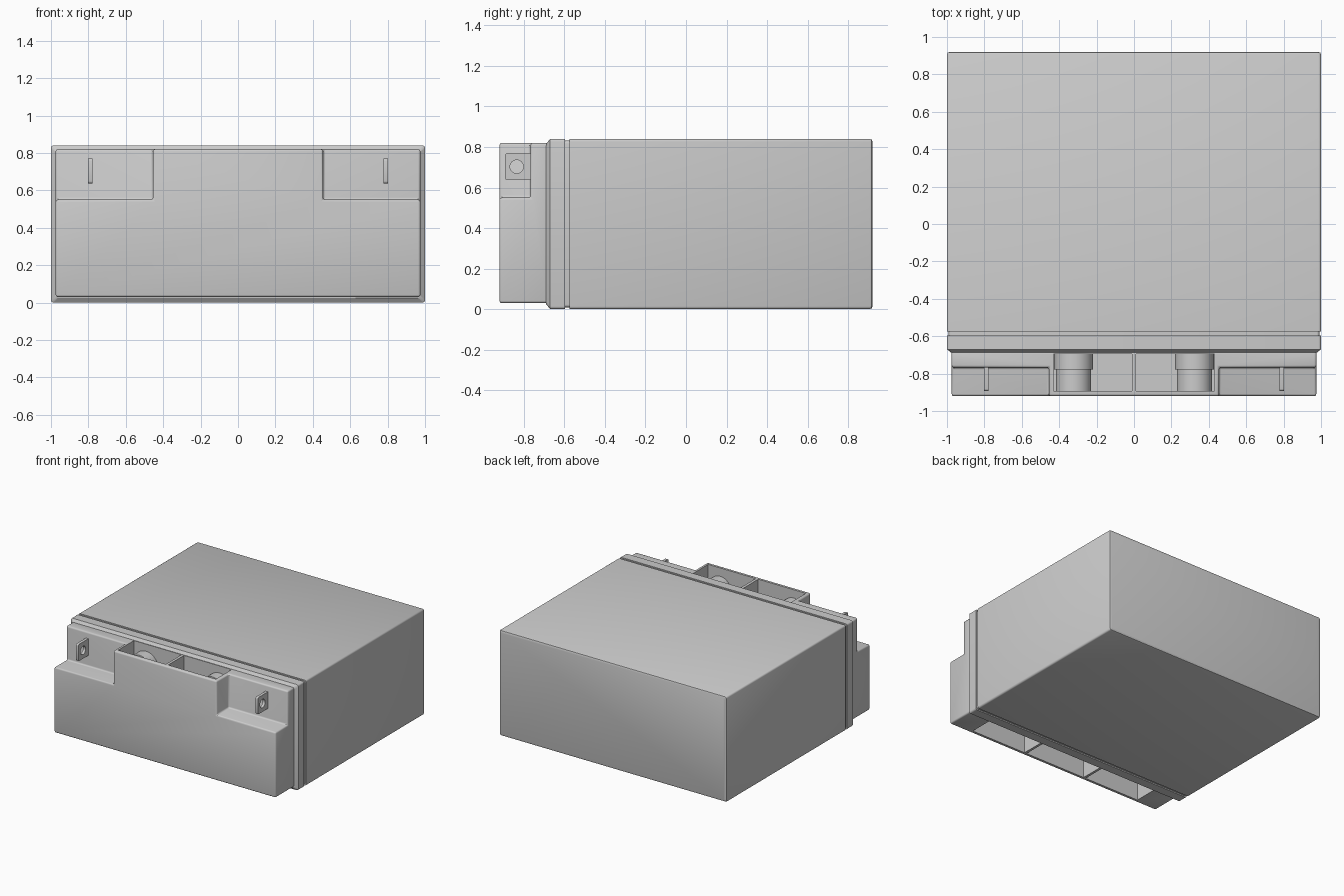
import bpy, bmesh, math
from mathutils import Matrix, Vector

if "Cube" in bpy.data.objects:
    bpy.data.objects.remove(bpy.data.objects["Cube"])


def make_object(name, bm):
    bmesh.ops.recalc_face_normals(bm, faces=bm.faces)
    mesh = bpy.data.meshes.new(name)
    bm.to_mesh(mesh)
    bm.free()
    ob = bpy.data.objects.new(name, mesh)
    bpy.context.collection.objects.link(ob)
    return ob


def box(name, lo, hi):
    lo, hi = Vector(lo), Vector(hi)
    bm = bmesh.new()
    bmesh.ops.create_cube(bm, size=1, matrix=Matrix.Translation((lo + hi) / 2)
                          @ Matrix.Diagonal((*(hi - lo), 1)))
    return make_object(name, bm)


def cylinder(name, centre, radius, length, axis, segments=48):
    turn = Matrix.Rotation(math.pi / 2, 4, axis)
    bm = bmesh.new()
    bmesh.ops.create_cone(bm, cap_ends=True, segments=segments, radius1=radius, radius2=radius,
                          depth=length, matrix=Matrix.Translation(centre) @ turn)
    return make_object(name, bm)


def apply(ob, mod):
    bpy.context.view_layer.objects.active = ob
    bpy.ops.object.modifier_apply(modifier=mod.name)


def cut(ob, cutter):
    cutter.hide_render = True
    mod = ob.modifiers.new("cut", 'BOOLEAN')
    mod.operation, mod.solver, mod.object = 'DIFFERENCE', 'EXACT', cutter
    apply(ob, mod)
    bpy.data.objects.remove(cutter)


def bevel(ob, width, segments=3):
    mod = ob.modifiers.new("bevel", 'BEVEL')
    mod.width, mod.segments = width, segments
    mod.limit_method, mod.angle_limit = 'ANGLE', math.radians(40)
    apply(ob, mod)


def smooth(ob):
    bpy.ops.object.select_all(action='DESELECT')
    ob.select_set(True)
    bpy.context.view_layer.objects.active = ob
    bpy.ops.object.shade_smooth_by_angle(angle=math.radians(30))


# Main case: rounded rectangle lofted along y, with seam groove and front chamfer
def rounded_rect(inset, radius=0.014, steps=4):
    w, z0, z1 = 1 - inset, inset, 0.84 - inset
    pts = []
    for i, (sx, zc) in enumerate(((1, z1 - radius), (-1, z1 - radius),
                                  (-1, z0 + radius), (1, z0 + radius))):
        for k in range(steps + 1):
            a = (i + k / steps) * math.pi / 2
            pts.append((sx * (w - radius) + radius * math.cos(a), zc + radius * math.sin(a)))
    return pts


sections = ((-0.69, 0.025), (-0.67, 0), (-0.597, 0), (-0.597, 0.009), (-0.575, 0.009),
            (-0.575, 0), (0.906, 0), (0.916, 0.004), (0.92, 0.014))
bm = bmesh.new()
rings = [[bm.verts.new((x, y, z)) for x, z in rounded_rect(inset)] for y, inset in sections]
for a, b in zip(rings, rings[1:]):
    for i in range(len(a)):
        j = (i + 1) % len(a)
        bm.faces.new((a[i], a[j], b[j], b[i]))
bm.faces.new(rings[0])
bm.faces.new(rings[-1])
smooth(make_object("case", bm))

# Front cover: block with terminal notches in both upper corners
cover = box("front_cover", (-0.975, -0.92, 0.03), (0.975, -0.68, 0.82))
for s in (-1, 1):
    xs = sorted((s * 0.455, s * 1.1))
    cut(cover, box("notch", (xs[0], -1.1, 0.55), (xs[1], -0.767, 1)))
bevel(cover, 0.012)

# Two open pockets on top, three underneath
for x0, x1 in ((-0.43, -0.011), (0.011, 0.43)):
    cut(cover, box("top_pocket", (x0, -0.892, 0.53), (x1, -0.694, 1)))
for x0, x1 in ((-0.78, -0.29), (-0.27, 0.27), (0.29, 0.78)):
    cut(cover, box("bottom_pocket", (x0, -0.892, -0.1), (x1, -0.694, 0.49)))
smooth(cover)

for s, side in ((-1, "left"), (1, "right")):
    # Stepped round plug lying inside each top pocket
    smooth(cylinder(side + "_plug_base", (s * 0.323, -0.733, 0.66), 0.104, 0.09, 'X'))
    smooth(cylinder(side + "_plug_body", (s * 0.323, -0.83, 0.66), 0.094, 0.13, 'X'))

    # Blade terminal with a bolt hole
    tab = box(side + "_terminal", (s * 0.79 - 0.011, -0.893, 0.637),
              (s * 0.79 + 0.011, -0.755, 0.77))
    bm = bmesh.new()
    bm.from_mesh(tab.data)
    corners = [e for e in bm.edges
               if all(v.co.y < -0.89 for v in e.verts)
               and abs(e.verts[0].co.x - e.verts[1].co.x) > 0.01]
    bmesh.ops.bevel(bm, geom=corners, offset=0.012, segments=3, profile=0.5, affect='EDGES')
    bm.to_mesh(tab.data)
    bm.free()
    cut(tab, cylinder("hole", (s * 0.79, -0.835, 0.703), 0.033, 0.2, 'Y', 32))
    smooth(tab)
